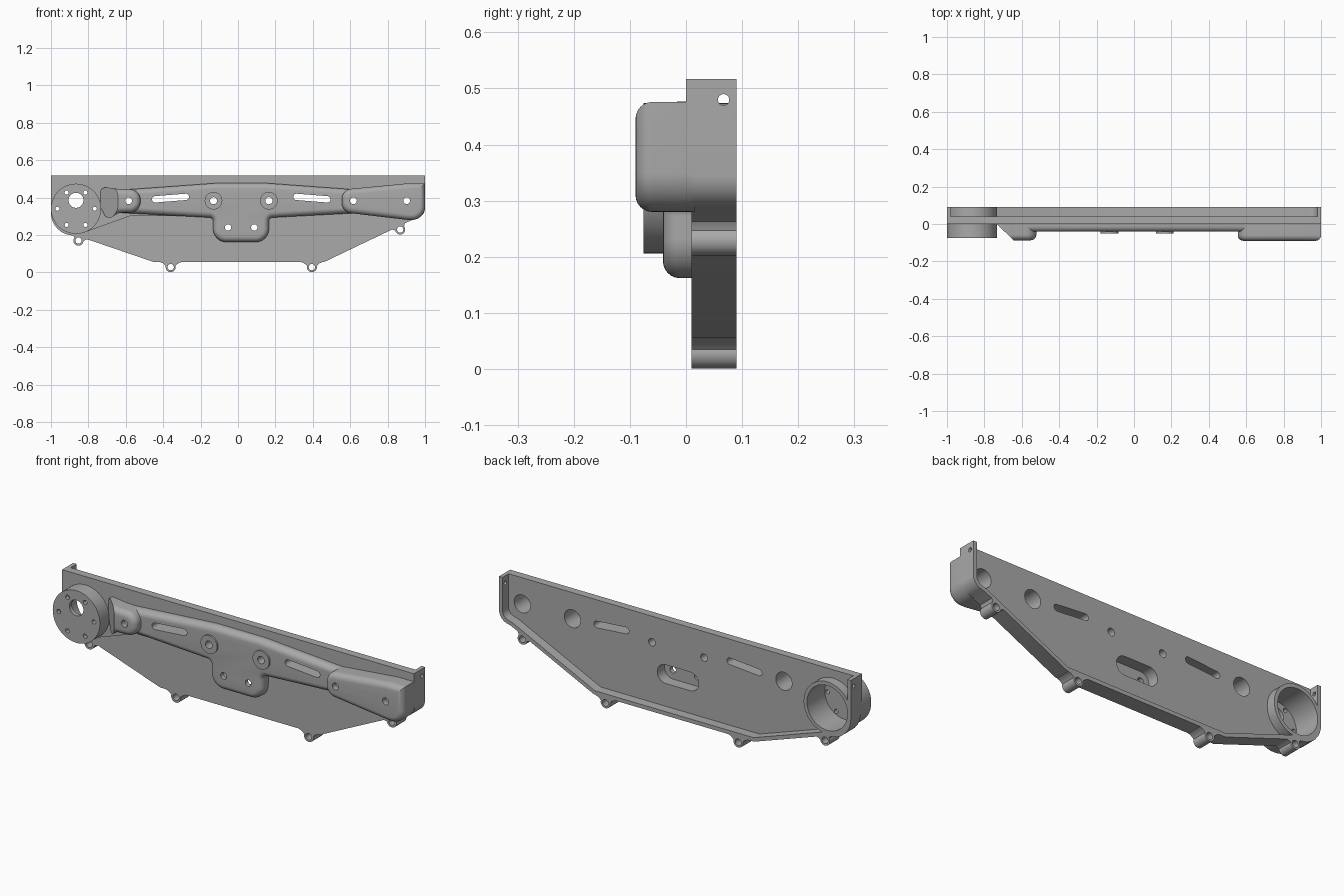
import bpy, bmesh, math
from mathutils import Vector

if "Cube" in bpy.data.objects:
    bpy.data.objects.remove(bpy.data.objects["Cube"])

grey = bpy.data.materials.new("cast_grey")
grey.use_nodes = True
colour = (0.4, 0.4, 0.4, 1)
grey.diffuse_color = colour
grey.node_tree.nodes["Principled BSDF"].inputs["Base Color"].default_value = colour


def rounded(corners, steps=8):
    """Outline from (x, z, radius) corners; radius may be left out."""
    out = []
    for i, c in enumerate(corners):
        p = Vector(c[:2])
        r = c[2] if len(c) > 2 else 0
        if not r:
            out.append(p)
            continue
        a = (Vector(corners[i - 1][:2]) - p).normalized()
        b = (Vector(corners[(i + 1) % len(corners)][:2]) - p).normalized()
        half = a.angle(b) / 2
        mid = p + (a + b).normalized() * r / math.sin(half)
        s, e = p + a * r / math.tan(half) - mid, p + b * r / math.tan(half) - mid
        out += [mid + s.lerp(e, k / steps).normalized() * r for k in range(steps + 1)]
    return out


def circle(x, z, r, n=40):
    return [Vector((x + r * math.cos(t), z + r * math.sin(t)))
            for t in (2 * math.pi * k / n for k in range(n))]


def slot(x, z, length, r, angle=0):
    out = []
    for k in range(26):
        side = 1 if k < 13 else -1
        t = math.pi * (k - (k > 12)) / 12 - math.pi / 2
        if k > 12:
            t = math.pi / 2 + math.pi * (k - 13) / 12
        u, v = side * length / 2 + r * math.cos(t), r * math.sin(t)
        out.append(Vector((x + u * math.cos(angle) - v * math.sin(angle),
                           z + u * math.sin(angle) + v * math.cos(angle))))
    return out


def ccw(pts):
    area = sum(pts[i - 1].x * p.y - p.x * pts[i - 1].y for i, p in enumerate(pts))
    return pts if area > 0 else pts[::-1]


def inset(pts, d):
    out = []
    for i, p in enumerate(pts):
        a, b = p - pts[i - 1], pts[(i + 1) % len(pts)] - p
        na = Vector((-a.y, a.x)).normalized()
        nb = Vector((-b.y, b.x)).normalized()
        n = (na + nb).normalized()
        out.append(p + n * d / max(0.3, n.dot(na)))
    return out


def solid(name, pts, front, back, edge=0, ramp=None):
    """Extrude an outline along y, with an optional rounded front edge."""
    pts = ccw(pts)
    rings = [(pts, back)]
    if edge:
        for k in range(7):
            t = k / 6 * math.pi / 2
            rings.append((inset(pts, edge * (1 - math.cos(t))), front + edge * (1 - math.sin(t))))
    else:
        rings.append((pts, front))
    bm = bmesh.new()
    loops = [[bm.verts.new((p.x, y, p.y)) for p in ring] for ring, y in rings]
    for lo, hi in zip(loops, loops[1:]):
        for i in range(len(lo)):
            bm.faces.new((lo[i - 1], lo[i], hi[i], hi[i - 1]))
    bm.faces.new(loops[0])
    bm.faces.new(loops[-1])
    if ramp:
        res = bmesh.ops.bisect_plane(bm, geom=bm.verts[:] + bm.edges[:] + bm.faces[:],
                                     plane_co=ramp[0], plane_no=ramp[1], clear_outer=True)
        cut = [g for g in res["geom_cut"] if isinstance(g, bmesh.types.BMEdge)]
        bmesh.ops.holes_fill(bm, edges=cut, sides=0)
    bmesh.ops.recalc_face_normals(bm, faces=bm.faces)
    mesh = bpy.data.meshes.new(name)
    bm.to_mesh(mesh)
    bm.free()
    mesh.materials.append(grey)
    ob = bpy.data.objects.new(name, mesh)
    bpy.context.scene.collection.objects.link(ob)
    return ob


parts, cutters = [], []


def part(*args, **kw):
    parts.append(solid(*args, **kw))
    return parts[-1]


def cutter(pts, front=-0.2, back=0.2):
    cutters.append(solid("cutter", pts, front, back))


# Back plate with a rim along the sides and bottom
outline = ccw(rounded([(-1, .517), (-1, .2, .12), (-.865, .197), (-.45, .055), (.46, .055),
                       (.93, .28), (1, .30, .06), (1, .517)]))
plate = part("back_plate", outline, .01, .09)
basin = solid("basin", [Vector((p.x, .6 if p.y > .45 else p.y)) for p in inset(outline, .02)],
              .041, .2)
part("raised_upper_layer",
     rounded([(-1, .517), (-1, .34), (-.9, .25), (-.82, .214), (-.58, .30), (-.1, .3),
              (.13, .3), (.6, .33), (.93, .285), (1, .30, .06), (1, .517)]), 0, .01)

# Centre arm with hanging tab
part("centre_arm",
     rounded([(-.62, .441), (-.12, .477, .3), (.155, .477, .3), (.65, .441), (.65, .318),
              (.165, .292, .02), (.165, .162, .07), (-.133, .162, .07), (-.133, .292, .02),
              (-.62, .318)]), -.041, .015, edge=.03)

# Tall end block and sloped pad
part("end_block",
     rounded([(.555, .442, .055), (.91, .476, .05), (1, .476), (1, .28, .07),
              (.91, .28, .05), (.555, .322, .055)]), -.09, .015, edge=.03)
part("sloped_pad",
     rounded([(-.735, .458, .03), (-.64, .446, .05), (-.522, .442, .055), (-.522, .322, .055),
              (-.64, .318, .05), (-.70, .277, .03), (-.74, .36, .1)]), -.087, .015, edge=.03,
     ramp=((-.735, 0, 0), (-.085, -.09, 0)))

# Hollow drum
drum_x, drum_z = -.866, .34
part("drum", circle(drum_x, drum_z, .134, 64), -.076, .09)
cutter(circle(drum_x, drum_z, .115, 64), -.055)
cutter(circle(drum_x, .385, .04))
for k in range(6):
    a = k * math.pi / 3
    cutter(circle(drum_x + .1 * math.cos(a), drum_z + .1 * math.sin(a), .011, 20))

# Round bosses and slots on the arm, mirrored about its middle
mid = .017
for side in (-1, 1):
    x = mid + side * .148
    part("arm_boss", circle(x, .383, .047), -.05, 0)
    cutter(circle(x, .383, .019))
    cutter(circle(mid + side * .07, .24, .017))
    cutter(slot(mid + side * .378, .397, .165, .017, -side * .08))

# Pockets behind the pads and their bolt holes
for x in (-.585, .617, .902):
    cutter(circle(x, .383, .046), -.06)
    cutter(circle(x, .383, .018))
cutter(slot(mid, .24, .14, .048), -.018)

# Mounting lugs along the lower edge
half = [(math.cos(t) * .027, math.sin(t) * .027)
        for t in (math.radians(165 + 210 * k / 20) for k in range(21))]
flare = half + [(.032, .013), (.042, .021), (.055, .026), (.055, .033),
                (-.055, .033), (-.055, .026), (-.042, .021), (-.032, .013)]
for x, z, tilt in ((-.853, .17, -.33), (-.36, .028, 0), (.395, .028, 0), (.867, .229, .45)):
    c, s = math.cos(tilt), math.sin(tilt)
    part("mounting_lug", [Vector((x + u * c - v * s, z + u * s + v * c)) for u, v in flare],
         .01, .09)
    cutter(circle(x, z, .017, 24))

# Cross holes through the upper end tabs
for x in (-1, 1):
    bpy.ops.mesh.primitive_cylinder_add(vertices=24, radius=.01, depth=.08,
                                        location=(x, .067, .48), rotation=(0, math.pi / 2, 0))
    hole = bpy.context.object
    hole.data.materials.append(grey)
    cutters.append(hole)

# Cut every part, then smooth the curved faces
holes = bpy.data.collections.new("cutters")
bpy.context.scene.collection.children.link(holes)
for ob in cutters:
    for col in list(ob.users_collection):
        col.objects.unlink(ob)
    holes.objects.link(ob)
    ob.hide_render = True
mod = plate.modifiers.new("basin", "BOOLEAN")
mod.object, mod.solver = basin, "EXACT"
for ob in parts:
    mod = ob.modifiers.new("holes", "BOOLEAN")
    mod.operand_type, mod.collection, mod.solver = "COLLECTION", holes, "EXACT"
    mod.use_self = True
deps = bpy.context.evaluated_depsgraph_get()
made = [bpy.data.meshes.new_from_object(ob.evaluated_get(deps)) for ob in parts]
for ob, mesh in zip(parts, made):
    ob.modifiers.clear()
    ob.data = mesh
for ob in cutters + [basin]:
    bpy.data.objects.remove(ob)
bpy.data.collections.remove(holes)
bpy.ops.object.select_all(action="DESELECT")
for ob in parts:
    ob.select_set(True)
bpy.context.view_layer.objects.active = plate
bpy.ops.object.shade_smooth_by_angle(angle=math.radians(30))
